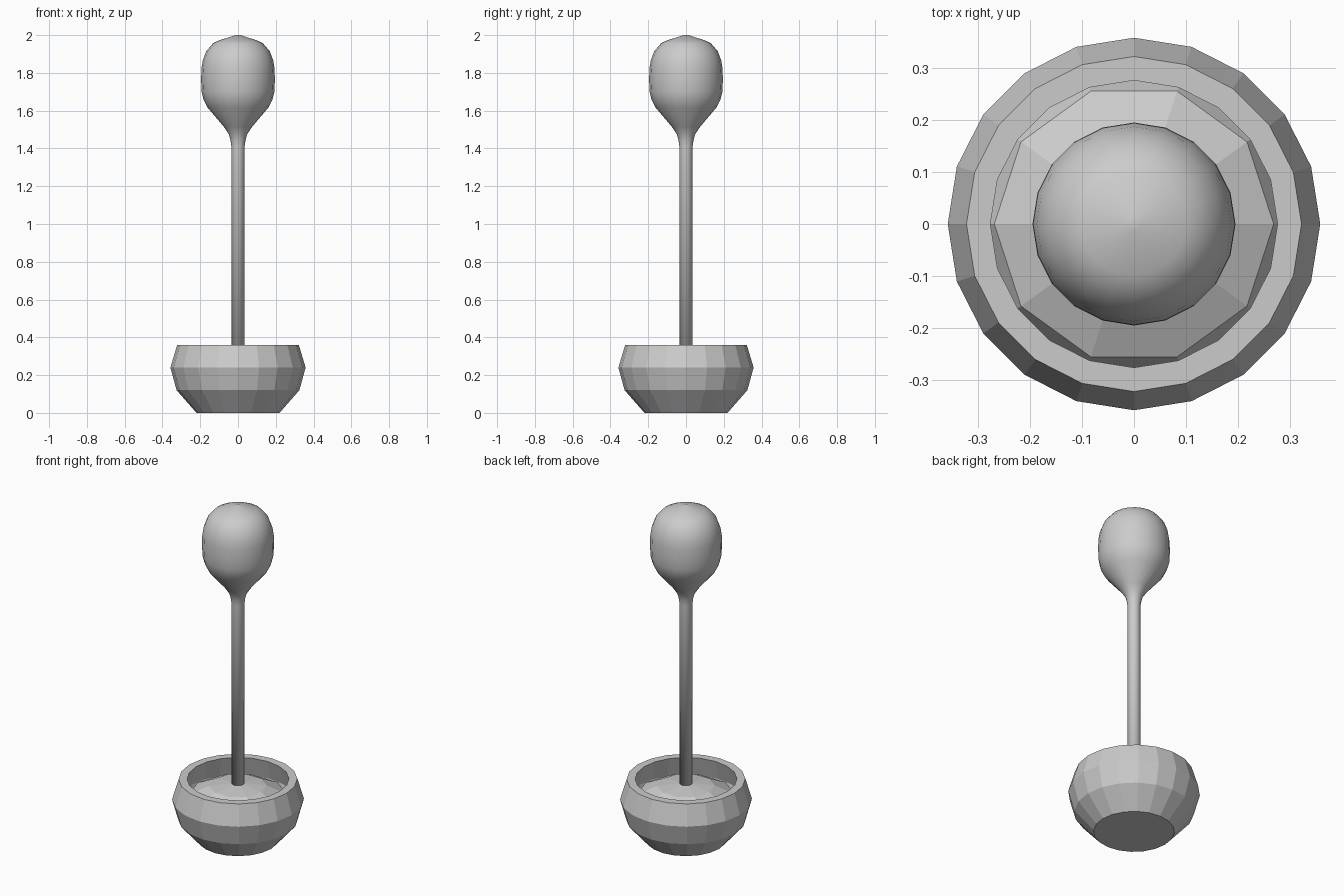
import bpy, bmesh, math

if "Cube" in bpy.data.objects:
    bpy.data.objects.remove(bpy.data.objects["Cube"])


def lathe(name, profile, sides, smooth=False):
    """Revolve (radius, z) points about z; zero radius closes to a point."""
    bm = bmesh.new()
    rings = []
    for r, z in profile:
        if r == 0:
            rings.append([bm.verts.new((0, 0, z))] * sides)
        else:
            rings.append([bm.verts.new((r * math.cos(math.tau * i / sides),
                                        r * math.sin(math.tau * i / sides), z))
                          for i in range(sides)])
    for a, b in zip(rings, rings[1:]):
        for i in range(sides):
            j = (i + 1) % sides
            corners = list(dict.fromkeys([a[i], a[j], b[j], b[i]]))
            bm.faces.new(corners)
    bmesh.ops.recalc_face_normals(bm, faces=bm.faces[:])
    for f in bm.faces:
        f.smooth = smooth
    mesh = bpy.data.meshes.new(name)
    bm.to_mesh(mesh)
    bm.free()
    obj = bpy.data.objects.new(name, mesh)
    bpy.context.collection.objects.link(obj)
    return obj


# Faceted pot with a thick wall
lathe("pot", [(0, 0), (0.22, 0), (0.325, 0.12), (0.358, 0.24), (0.322, 0.36),
              (0.276, 0.36), (0.31, 0.24), (0.285, 0.14), (0.2, 0.045), (0, 0.045)], 20)

# Low-poly soil mound: squashed ten-sided sphere
R, H, ZC, RINGS = 0.31, 0.15, 0.19, 6
mound = [(0 if k in (0, RINGS) else R * math.sin(math.pi * k / RINGS),
          ZC + H * math.cos(math.pi * k / RINGS)) for k in range(RINGS + 1)]
lathe("soil", mound, 10)

# Smooth trunk flowing into a rounded crown
lathe("topiary_tree", [(0, 0.2), (0.035, 0.2), (0.035, 1.41), (0.039, 1.44), (0.048, 1.475),
                       (0.075, 1.515), (0.16, 1.615), (0.183, 1.66), (0.193, 1.70),
                       (0.195, 1.76), (0.194, 1.82), (0.187, 1.865), (0.168, 1.915),
                       (0.132, 1.957), (0.10, 1.972), (0.013, 2.0), (0, 2.0)], 20, smooth=True)
